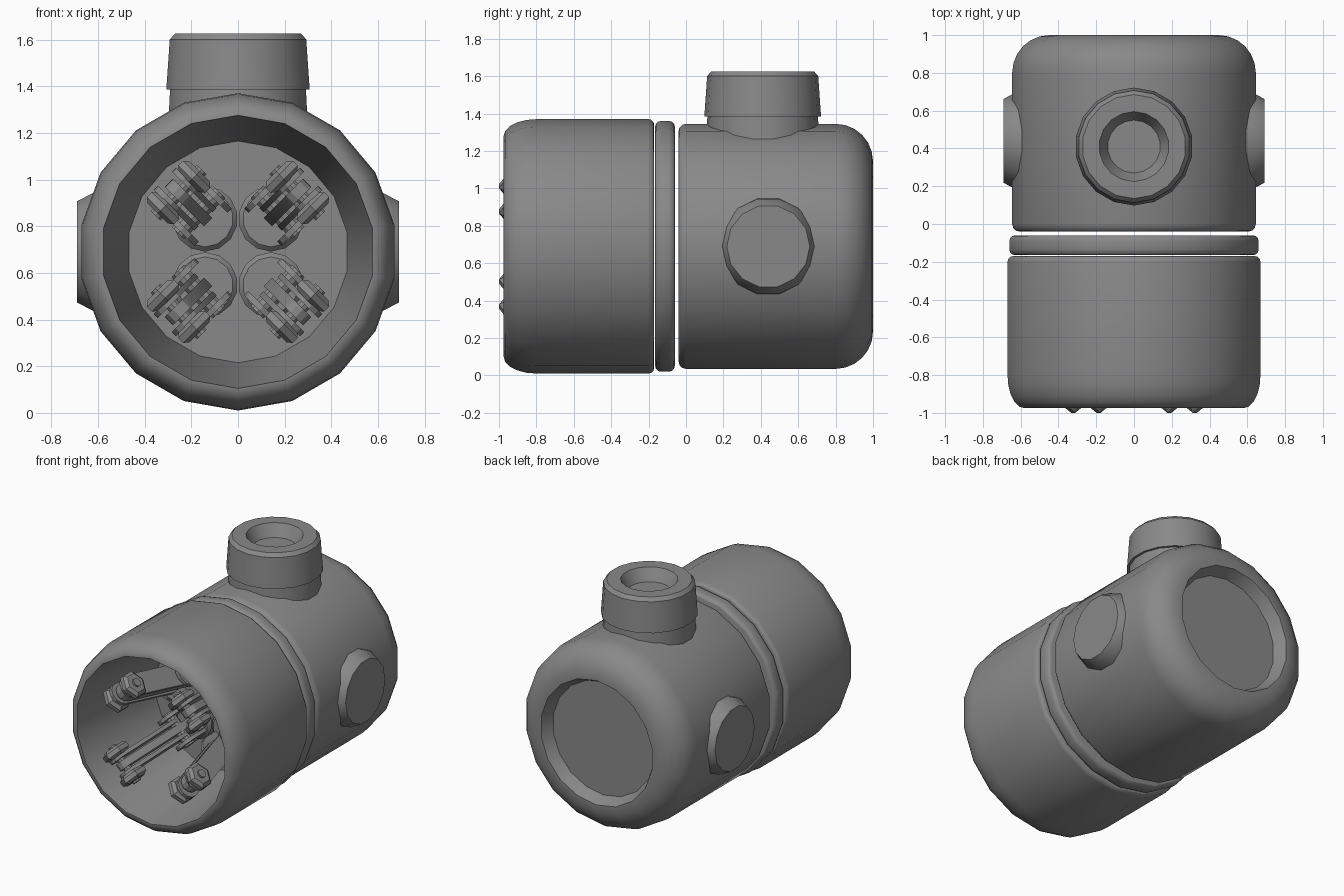
import bpy, bmesh, math
from mathutils import Matrix, Vector

if "Cube" in bpy.data.objects:
    bpy.data.objects.remove(bpy.data.objects["Cube"])

CZ = 0.69  # height of the main axis
grey = bpy.data.materials.new("mid grey")
grey.diffuse_color = (0.25, 0.25, 0.25, 1)
grey.use_nodes = True
grey.node_tree.nodes["Principled BSDF"].inputs["Base Color"].default_value = grey.diffuse_color


def finish(bm, name, matrix=None, angle=30):
    if matrix:
        bm.transform(matrix)
    bmesh.ops.remove_doubles(bm, verts=bm.verts, dist=1e-5)
    bmesh.ops.recalc_face_normals(bm, faces=bm.faces)
    me = bpy.data.meshes.new(name)
    bm.to_mesh(me)
    bm.free()
    ob = bpy.data.objects.new(name, me)
    bpy.context.collection.objects.link(ob)
    me.materials.append(grey)
    bpy.ops.object.select_all(action='DESELECT')
    ob.select_set(True)
    bpy.context.view_layer.objects.active = ob
    bpy.ops.object.shade_smooth_by_angle(angle=math.radians(angle))
    return ob


def lathe(name, profile, matrix, sides=18):
    """Revolve (radius, height) points about local z; ends are capped."""
    bm = bmesh.new()
    rings = [[bm.verts.new((r * math.sin(2 * math.pi * i / sides),
                            r * math.cos(2 * math.pi * i / sides), h))
              for i in range(sides)] for r, h in profile]
    for a, b in zip(rings, rings[1:]):
        for i in range(sides):
            j = (i + 1) % sides
            bm.faces.new((a[i], a[j], b[j], b[i]))
    bm.faces.new(rings[0])
    bm.faces.new(rings[-1])
    return finish(bm, name, matrix)


def arc(r, h, rr, hr, a0, a1, n=5):
    """Elliptical rounding around (r, h), as profile points."""
    pts = []
    for k in range(n + 1):
        a = math.radians(a0 + (a1 - a0) * k / n)
        pts.append((r + rr * math.cos(a), h + hr * math.sin(a)))
    return pts


# local z -> world +y, local y -> world z
ALONG = Matrix.Translation((0, 0, CZ)) @ Matrix(
    ((1, 0, 0, 0), (0, 0, 1, 0), (0, 1, 0, 0), (0, 0, 0, 1)))

# front cup with open tapered chamber
lathe("front_housing",
      [(0.475, -0.25), (0.585, -0.975)]
      + arc(0.59, -0.80, 0.09, 0.175, -90, 0)
      + arc(0.65, -0.20, 0.03, 0.03, 0, 90, 3), ALONG)

# collar ring
lathe("collar",
      arc(0.64, -0.135, 0.03, 0.03, -90, 0, 3)
      + arc(0.64, -0.09, 0.03, 0.03, 0, 90, 3), ALONG)

# rear body with shallow recess in its back
lathe("rear_housing",
      arc(0.615, 0.0, 0.04, 0.04, -90, 0, 3)
      + arc(0.455, 0.80, 0.2, 0.2, 0, 90, 6)
      + [(0.44, 1.0), (0.40, 0.92)], ALONG)

# top port
TOP = Matrix.Translation((0, 0.41, 0))
lathe("port_neck", [(0.305, 1.2), (0.295, 1.40)], TOP)
lathe("port_cap", [(0.29, 1.385), (0.312, 1.385), (0.297, 1.60), (0.275, 1.625),
                   (0.185, 1.625), (0.14, 1.54)], TOP)

# side bosses
for s, side in ((1, "right"), (-1, "left")):
    m = (Matrix.Translation((0, 0.44, CZ))
         @ Matrix.Rotation(s * math.pi / 2, 4, 'Y'))
    lathe(side + "_boss", [(0.27, 0.5), (0.26, 0.62), (0.222, 0.69)], m, 14)


def link(name, mat, r0, y0, r1, y1, rad, t, thick, seg=6):
    """Flat round-ended link in the radial/axial plane."""
    a, b = Vector((r0, y0)), Vector((r1, y1))
    base = math.atan2(*(b - a).yx)
    pts = []
    for c, off in ((b, -90), (a, 90)):
        for k in range(seg + 1):
            ang = base + math.radians(off + 180 * k / seg)
            pts.append((c.x + rad * math.cos(ang), c.y + rad * math.sin(ang)))
    bm = bmesh.new()
    f = bm.faces.new([bm.verts.new((p[0], p[1], t - thick / 2)) for p in pts])
    ext = bmesh.ops.extrude_face_region(bm, geom=[f])
    bmesh.ops.translate(bm, vec=(0, 0, thick), verts=[
        v for v in ext["geom"] if isinstance(v, bmesh.types.BMVert)])
    finish(bm, name, mat, 25)


# four folded claws: local x radial, y axial, z tangential
for i in range(4):
    a = math.radians(45 + 90 * i)
    u = Vector((math.cos(a), 0, math.sin(a)))
    t = Vector((-math.sin(a), 0, math.cos(a)))
    m = Matrix.Translation((0, 0, CZ)) @ Matrix(
        ((u.x, 0, t.x, 0), (0, 1, 0, 0), (u.z, 0, t.z, 0), (0, 0, 0, 1)))
    n = "claw_%d_" % (i + 1)
    link(n + "finger", m, 0.36, -0.89, 0.24, -0.34, 0.06, 0, 0.05)
    for s in (-1, 1):
        link(n + "side_link", m, 0.37, -0.89, 0.27, -0.45, 0.075, s * 0.055, 0.025)
        # hinge nut with chamfered rims
        nut = m @ Matrix.Translation((0.36, -0.905, s * 0.095)) 
        lathe(n + "hinge_nut", [(0.07, -0.032), (0.095, -0.015), (0.095, 0.015),
                                (0.07, 0.032)], nut, 6)
        link(n + "bracket_cheek", m, 0.24, -0.42, 0.24, -0.28, 0.09, s * 0.1, 0.025)
    lathe(n + "hinge_pin", [(0.03, -0.14), (0.03, 0.14)],
          m @ Matrix.Translation((0.36, -0.905, 0)), 10)
    lathe(n + "bracket_pin", [(0.04, -0.125), (0.04, 0.125)],
          m @ Matrix.Translation((0.24, -0.42, 0)), 10)
    # rounded mount on the chamber floor
    mount = (Matrix.Translation((0, 0, CZ)) @ Matrix.Translation(u * 0.2)
             @ Matrix.Rotation(math.pi / 2, 4, 'X'))
    lathe(n + "mount", [(0.14, 0.22), (0.14, 0.29), (0.12, 0.31)], mount, 14)
